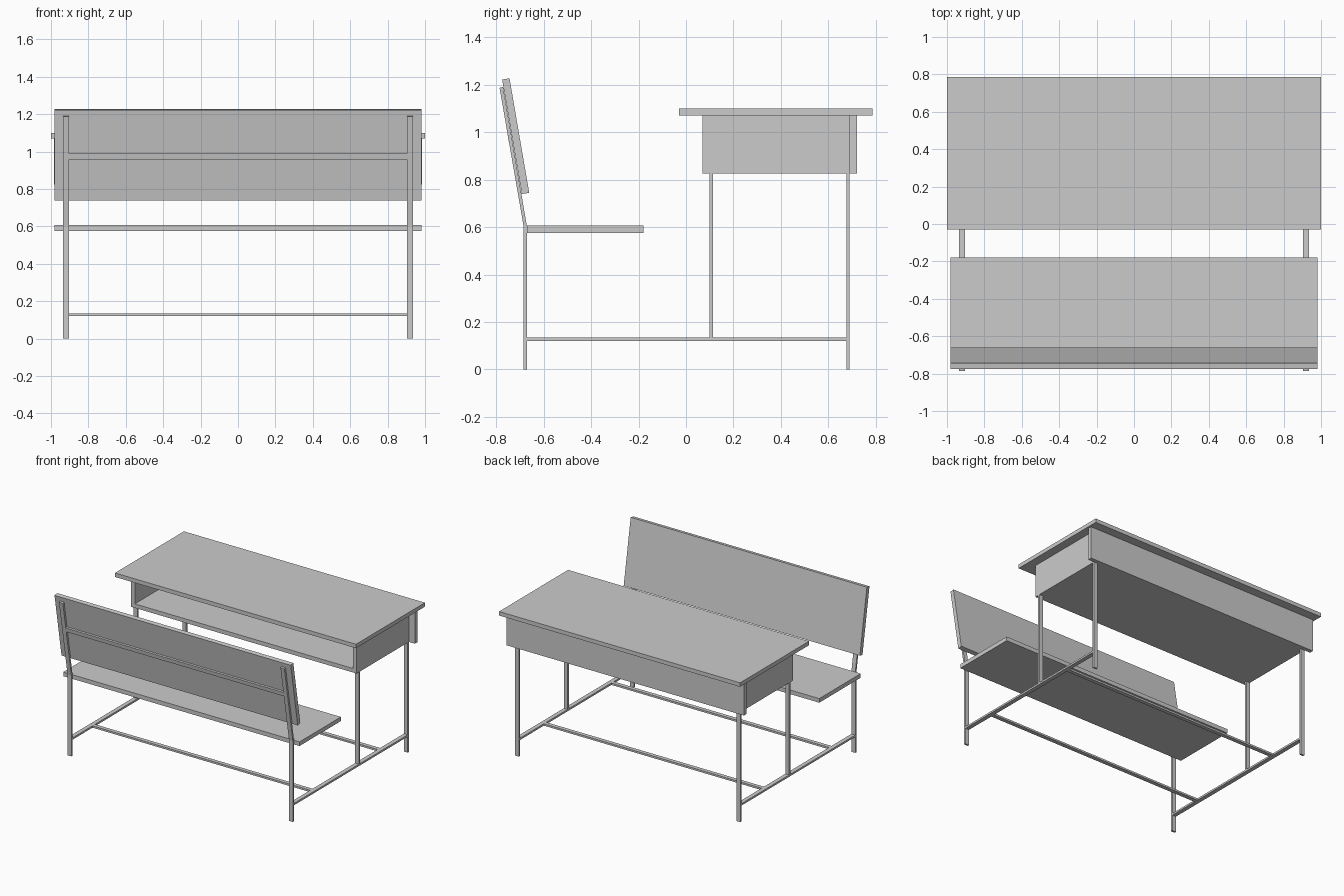
import bpy, bmesh

if "Cube" in bpy.data.objects:
    bpy.data.objects.remove(bpy.data.objects["Cube"])


def prism(name, profile, x0, x1):
    """Extrude a (y, z) profile along x from x0 to x1."""
    bm = bmesh.new()
    face = bm.faces.new([bm.verts.new((x0, y, z)) for y, z in profile])
    new = bmesh.ops.extrude_face_region(bm, geom=[face])["geom"]
    verts = [v for v in new if isinstance(v, bmesh.types.BMVert)]
    bmesh.ops.translate(bm, verts=verts, vec=(x1 - x0, 0, 0))
    bmesh.ops.recalc_face_normals(bm, faces=bm.faces)
    mesh = bpy.data.meshes.new(name)
    bm.to_mesh(mesh)
    bm.free()
    obj = bpy.data.objects.new(name, mesh)
    bpy.context.collection.objects.link(obj)
    return obj


def box(name, x0, x1, y0, y1, z0, z1):
    return prism(name, [(y0, z0), (y1, z0), (y1, z1), (y0, z1)], x0, x1)


# Desk: top, open-front storage box and wider back panel
box("desk_top", -1, 1, -0.03, 0.787, 1.07, 1.10)
box("desk_back_panel", -0.985, 0.985, 0.69, 0.72, 0.825, 1.07)
box("storage_bottom", -0.905, 0.905, 0.07, 0.69, 0.825, 0.855)

# Bench: seat board and tilted backrest
box("seat", -0.98, 0.98, -0.671, -0.18, 0.576, 0.607)
prism("backrest", [(-0.692, 0.739), (-0.661, 0.745),
                   (-0.744, 1.227), (-0.775, 1.222)], -0.98, 0.98)

# Bent bar used for the bench legs and backrest supports
bench_post = [(-0.685, 0), (-0.671, 0), (-0.671, 0.605),
              (-0.771, 1.190), (-0.786, 1.187), (-0.685, 0.605)]

# Parts repeated on the left and right sides
for side, s in (("left", -1), ("right", 1)):
    a, b = sorted((s * 0.903, s * 0.935))
    c, d = sorted((s * 0.905, s * 0.935))
    prism(side + "_bench_post", bench_post, a, b)
    box(side + "_storage_side", c, d, 0.07, 0.69, 0.825, 1.07)
    box(side + "_desk_front_leg", a, b, 0.099, 0.113, 0.133, 0.826)
    box(side + "_desk_back_leg", a, b, 0.676, 0.690, 0, 0.826)
    box(side + "_floor_rail", a, b, -0.671, 0.676, 0.120, 0.134)

# Cross bars joining the two side frames
for name, y in (("bench_cross_bar", -0.42), ("desk_cross_bar", 0.38)):
    box(name, -0.904, 0.904, y - 0.015, y + 0.015, 0.120, 0.134)
prism("backrest_cross_bar", [(-0.7466, 0.958), (-0.7318, 0.960),
                             (-0.7370, 0.991), (-0.7518, 0.989)],
      -0.904, 0.904)
